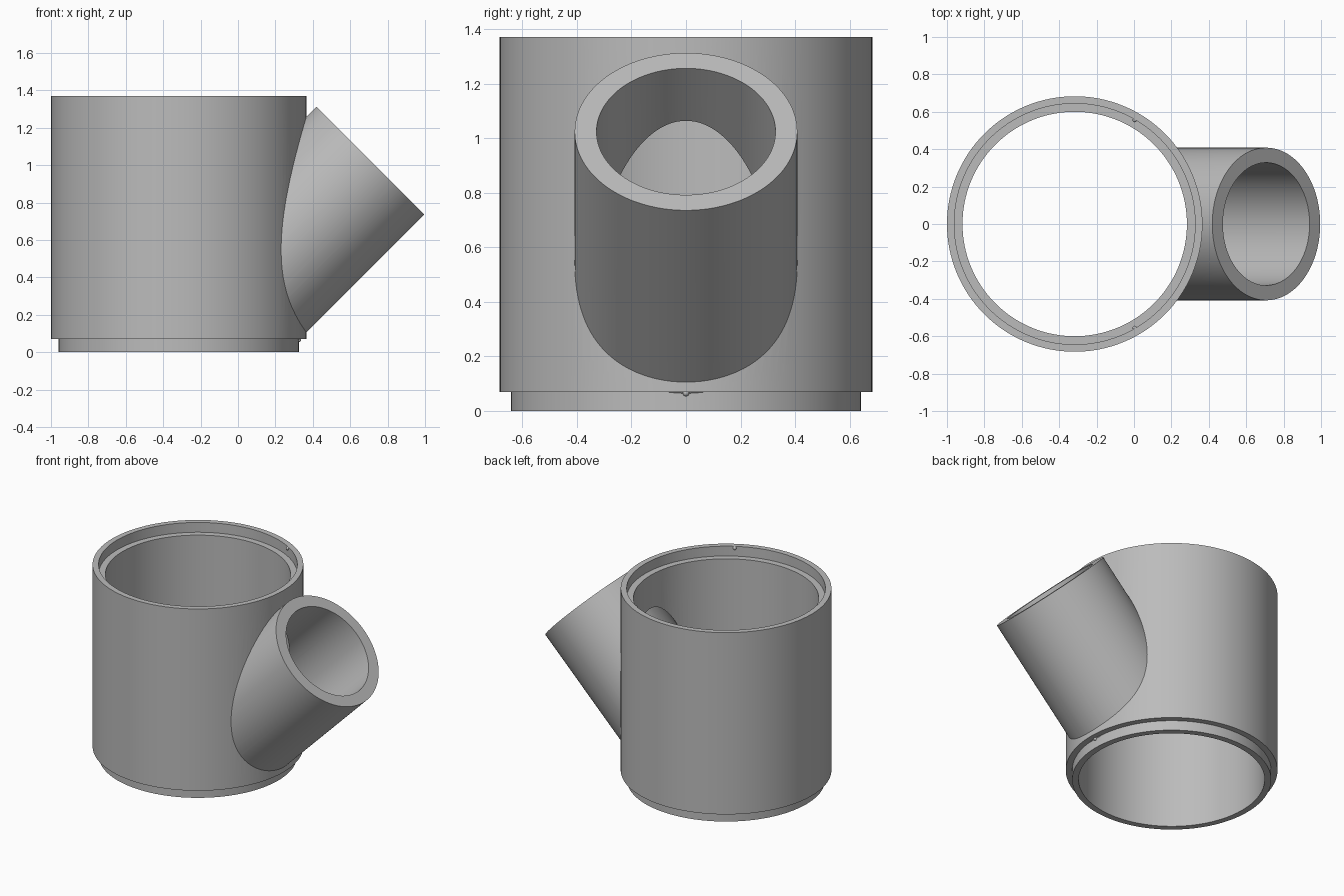
import bpy, math
from mathutils import Vector

if "Cube" in bpy.data.objects:
    bpy.data.objects.remove(bpy.data.objects["Cube"], do_unlink=True)

AXIS_X = -0.317          # vertical pipe axis
HEIGHT = 1.37
LIP = 0.07               # spigot height and socket depth
OUTER, STEP, BORE = 0.683, 0.642, 0.6
MOUTH = Vector((0.707, 0, 1.024))
SLOPE = Vector((1, 0, 1)).normalized()
SEGMENTS = 128

grey = bpy.data.materials.new("plain grey")
grey.use_nodes = True
colour = (0.5, 0.5, 0.5, 1)
grey.diffuse_color = colour
grey.node_tree.nodes["Principled BSDF"].inputs["Base Color"].default_value = colour


def lathe(name, profile):
    """Closed solid of revolution from (radius, height) rings."""
    verts, faces, n = [], [], SEGMENTS
    for r, z in profile:
        for i in range(n):
            a = math.tau * i / n
            verts.append((AXIS_X + r * math.cos(a), r * math.sin(a), z))
    for k in range(len(profile) - 1):
        for i in range(n):
            j = (i + 1) % n
            faces.append((k * n + i, k * n + j, k * n + n + j, k * n + n + i))
    faces.append(tuple(reversed(range(n))))
    faces.append(tuple(range(len(verts) - n, len(verts))))
    mesh = bpy.data.meshes.new(name)
    mesh.from_pydata(verts, [], faces)
    obj = bpy.data.objects.new(name, mesh)
    bpy.context.collection.objects.link(obj)
    return obj


def slanted(name, radius, start, end):
    """Cylinder on the branch axis, distances measured from the mouth."""
    bpy.ops.mesh.primitive_cylinder_add(
        vertices=SEGMENTS, radius=radius, depth=end - start,
        location=MOUTH + SLOPE * (start + end) / 2, rotation=(0, math.pi / 4, 0))
    obj = bpy.context.object
    obj.name = name
    return obj


def activate(obj):
    bpy.ops.object.select_all(action='DESELECT')
    obj.select_set(True)
    bpy.context.view_layer.objects.active = obj


def combine(target, tool, operation):
    activate(target)
    mod = target.modifiers.new(operation.lower(), 'BOOLEAN')
    mod.operation, mod.solver, mod.object = operation, 'EXACT', tool
    bpy.ops.object.modifier_apply(modifier=mod.name)
    bpy.data.objects.remove(tool, do_unlink=True)


# Outer shape: pipe body with stepped spigot, joined to the slanted branch
pipe = lathe("branch_pipe", [(STEP, 0), (STEP, LIP), (OUTER, LIP), (OUTER, HEIGHT)])
combine(pipe, slanted("branch", 0.408, -0.97, 0), 'UNION')

# Hollow the body, with a wider socket at the top, then bore the branch
hollow = lathe("body_bore", [(BORE, -0.1), (BORE, HEIGHT - LIP),
                             (STEP + 0.002, HEIGHT - LIP), (STEP + 0.002, HEIGHT + 0.1)])
combine(pipe, hollow, 'DIFFERENCE')
combine(pipe, slanted("branch_bore", 0.328, -1.0, 0.1), 'DIFFERENCE')
pipe.data.materials.clear()
pipe.data.materials.append(grey)
activate(pipe)
bpy.ops.object.shade_smooth_by_angle(angle=math.radians(30))


# Locating nubs: two on the socket wall, one on the spigot
def nub(name, degrees, z):
    a = math.radians(degrees)
    bpy.ops.mesh.primitive_uv_sphere_add(
        segments=16, ring_count=8, radius=0.012,
        location=(AXIS_X + STEP * math.cos(a), STEP * math.sin(a), z))
    obj = bpy.context.object
    obj.name = name
    obj.data.materials.append(grey)
    bpy.ops.object.shade_smooth()


nub("socket_nub_back", 60, HEIGHT - 0.012)
nub("socket_nub_front", -60, HEIGHT - 0.012)
nub("spigot_nub", 0, LIP - 0.004)
